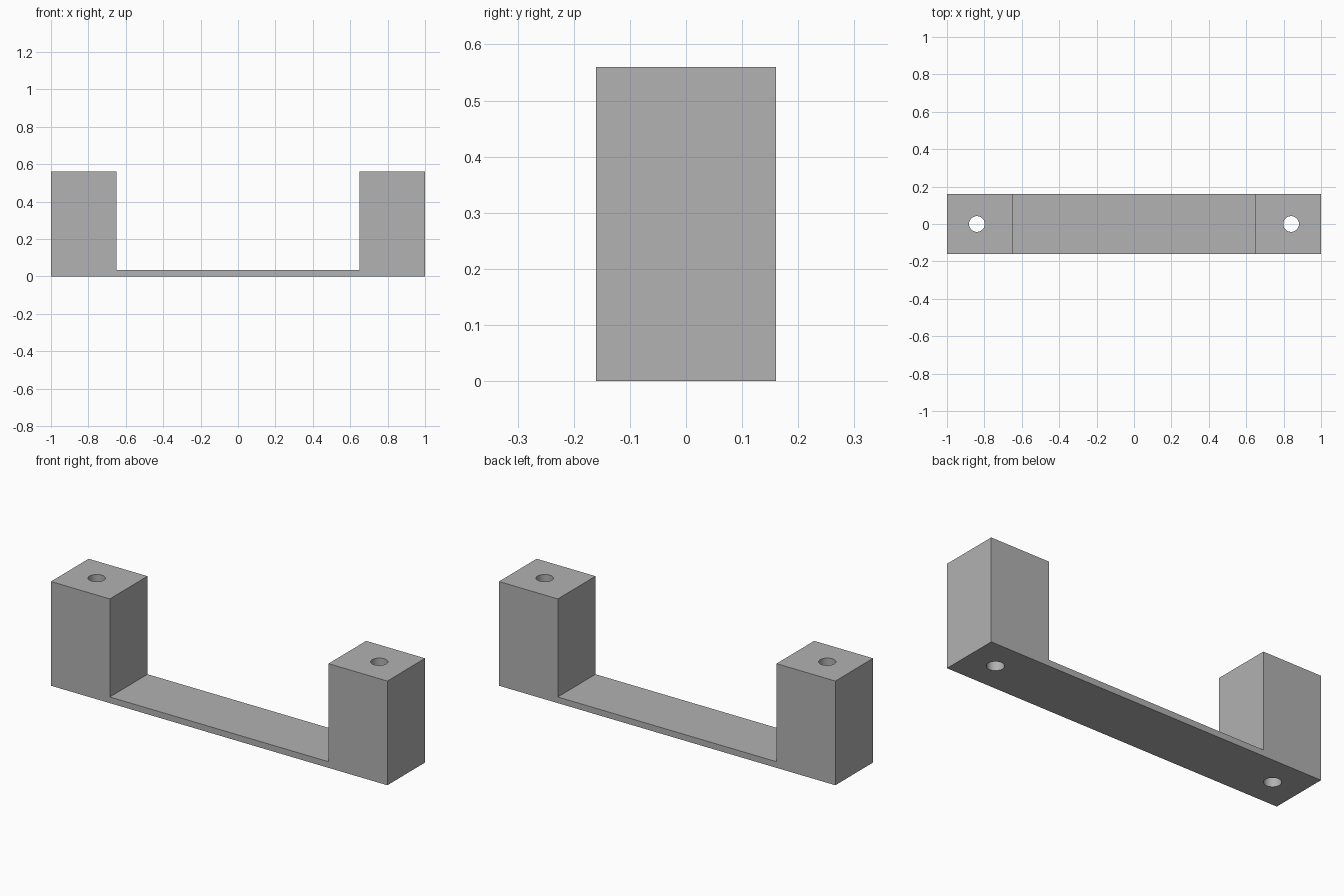
import bpy
import bmesh

default_cube = bpy.data.objects.get("Cube")
if default_cube:
    bpy.data.objects.remove(default_cube, do_unlink=True)

HALF_LENGTH, HALF_DEPTH, HEIGHT = 1.0, 0.16, 0.56
INNER_X, FLOOR = 0.65, 0.033
HOLE_X, HOLE_RADIUS = 0.84, 0.042

grey = bpy.data.materials.new("plain grey")
grey.use_nodes = True
colour = (0.445, 0.445, 0.445, 1)
grey.diffuse_color = colour
grey.node_tree.nodes["Principled BSDF"].inputs["Base Color"].default_value = colour

# Bracket: U-shaped profile extruded front to back
half_profile = [(HALF_LENGTH, 0), (HALF_LENGTH, HEIGHT), (INNER_X, HEIGHT), (INNER_X, FLOOR)]
profile = half_profile + [(-x, z) for x, z in reversed(half_profile)]
bm = bmesh.new()
face = bm.faces.new([bm.verts.new((x, -HALF_DEPTH, z)) for x, z in profile])
result = bmesh.ops.extrude_face_region(bm, geom=[face])
moved = [g for g in result["geom"] if isinstance(g, bmesh.types.BMVert)]
bmesh.ops.translate(bm, verts=moved, vec=(0, 2 * HALF_DEPTH, 0))
bmesh.ops.recalc_face_normals(bm, faces=bm.faces)
mesh = bpy.data.meshes.new("bracket")
bm.to_mesh(mesh)
bm.free()
mesh.materials.append(grey)
bracket = bpy.data.objects.new("bracket", mesh)
bpy.context.collection.objects.link(bracket)

# Vertical screw holes through both posts
cutters = []
for side, sign in (("left", 1), ("right", -1)):
    bpy.ops.mesh.primitive_cylinder_add(vertices=48, radius=HOLE_RADIUS, depth=HEIGHT + 0.2,
                                        location=(sign * HOLE_X, 0, HEIGHT / 2))
    cutter = bpy.context.object
    cutter.name = side + "_hole_cutter"
    cutter.data.materials.append(grey)
    cutter.hide_render = True
    cutters.append(cutter)
    cut = bracket.modifiers.new(side + " hole", "BOOLEAN")
    cut.operation = "DIFFERENCE"
    cut.solver = "EXACT"
    cut.object = cutter

# Apply the cuts, drop the cutters, smooth the bores
bpy.ops.object.select_all(action="DESELECT")
bracket.select_set(True)
bpy.context.view_layer.objects.active = bracket
for name in [m.name for m in bracket.modifiers]:
    bpy.ops.object.modifier_apply(modifier=name)
for cutter in cutters:
    bpy.data.objects.remove(cutter, do_unlink=True)
bpy.ops.object.shade_smooth_by_angle()
